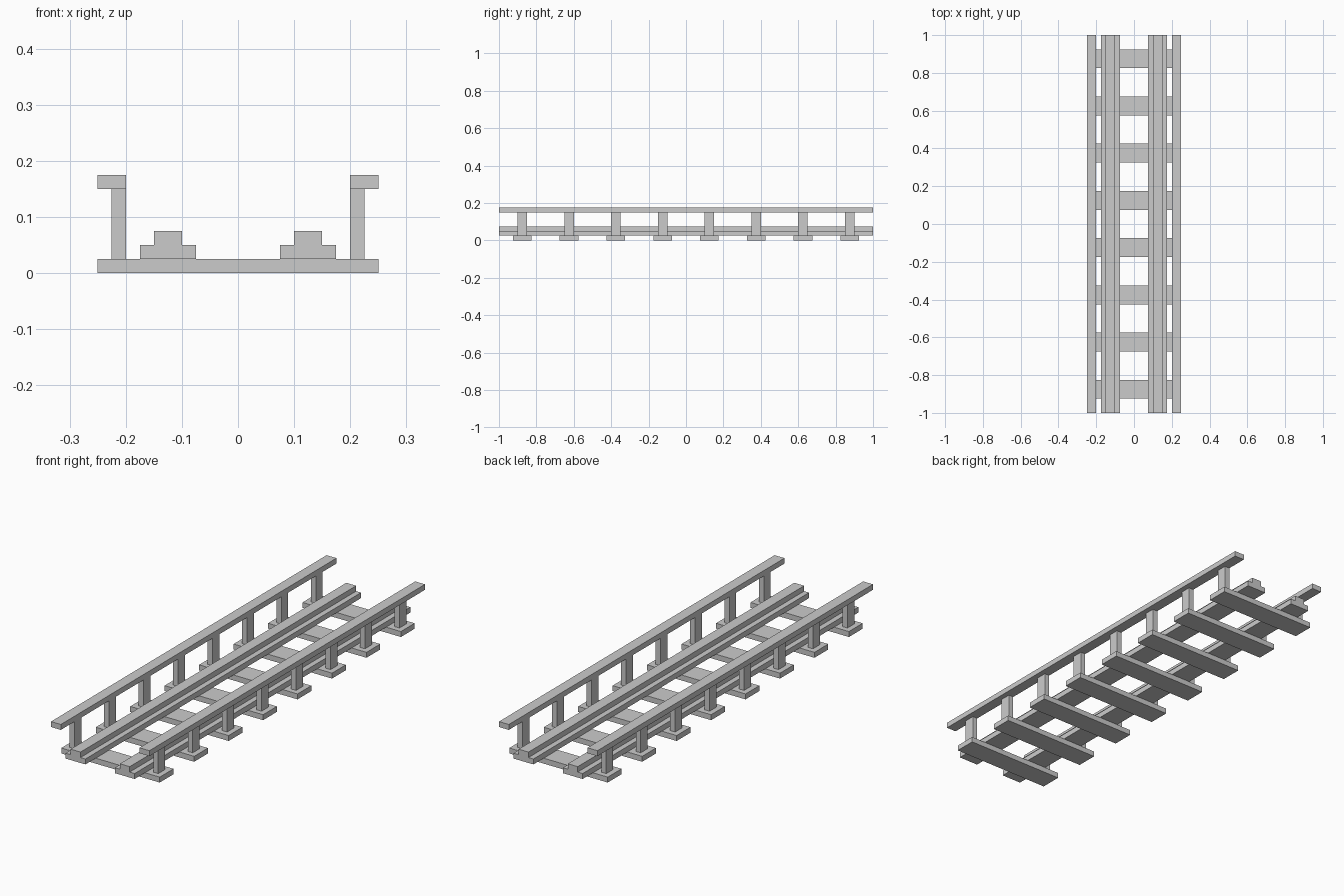
import bpy, bmesh

if "Cube" in bpy.data.objects:
    bpy.data.objects.remove(bpy.data.objects["Cube"])

LENGTH = 2.0
COUNT = 8
SPACING = LENGTH / COUNT


def prism(name, profile, y_centre, depth):
    """Extrude an x/z profile along y."""
    bm = bmesh.new()
    verts = [bm.verts.new((x, y_centre - depth / 2, z)) for x, z in profile]
    face = bm.faces.new(verts)
    ext = bmesh.ops.extrude_face_region(bm, geom=[face])
    moved = [g for g in ext["geom"] if isinstance(g, bmesh.types.BMVert)]
    bmesh.ops.translate(bm, verts=moved, vec=(0, depth, 0))
    bmesh.ops.recalc_face_normals(bm, faces=bm.faces)
    mesh = bpy.data.meshes.new(name)
    bm.to_mesh(mesh)
    bm.free()
    obj = bpy.data.objects.new(name, mesh)
    bpy.context.collection.objects.link(obj)
    return obj


def rect(x0, x1, z0, z1):
    return [(x0, z0), (x1, z0), (x1, z1), (x0, z1)]


def mirror_x(obj):
    obj.modifiers.new("Mirror", 'MIRROR').use_axis[0] = True


# Stepped running rails, one each side
rail_profile = [(0.075, 0.025), (0.175, 0.025), (0.175, 0.05), (0.15, 0.05),
                (0.15, 0.075), (0.10, 0.075), (0.10, 0.05), (0.075, 0.05)]
mirror_x(prism("running_rails", rail_profile, 0, LENGTH))

# Handrails along the outer edges
mirror_x(prism("handrails", rect(0.20, 0.25, 0.15, 0.175), 0, LENGTH))

# Sleepers, each with a pair of posts holding the handrails
for i in range(COUNT):
    y = (i - (COUNT - 1) / 2) * SPACING
    prism(f"sleeper_{i + 1}", rect(-0.25, 0.25, 0, 0.025), y, 0.10)
    mirror_x(prism(f"handrail_posts_{i + 1}", rect(0.20, 0.225, 0.025, 0.15), y, 0.05))
